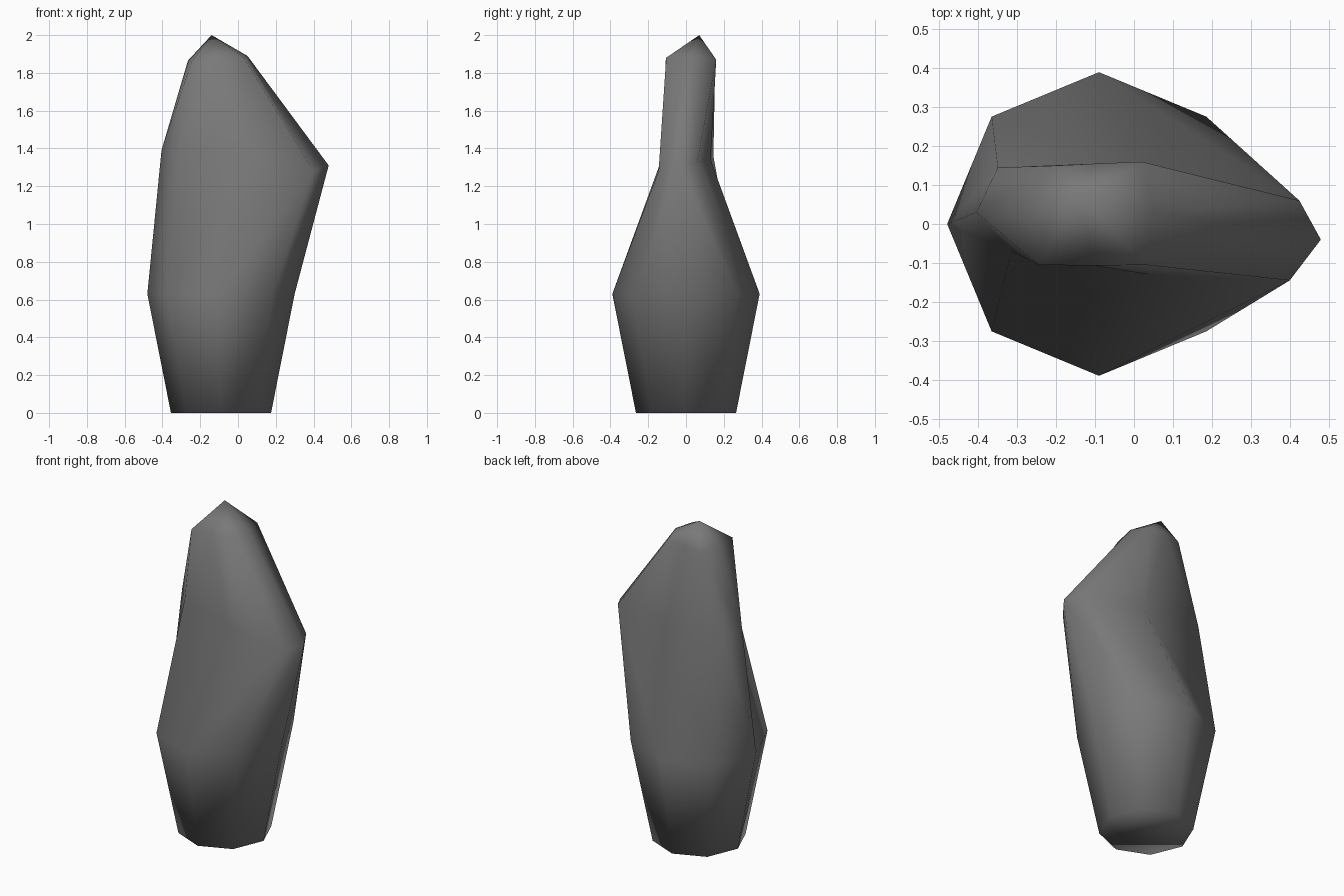
import bpy
import bmesh
from math import cos, sin, pi

SIDES = 8

# Remove the default object only
default_cube = bpy.data.objects.get("Cube")
if default_cube:
    bpy.data.objects.remove(default_cube, do_unlink=True)


def make_material(name, colour):
    material = bpy.data.materials.new(name)
    material.use_nodes = True
    material.diffuse_color = colour
    shader = next(node for node in material.node_tree.nodes if node.type == "BSDF_PRINCIPLED")
    shader.inputs["Base Color"].default_value = colour
    shader.inputs["Roughness"].default_value = 0.9
    return material


def octagon(radius, height, centre_x=-0.09):
    """Regular ring, counter-clockwise from +x."""
    return [(centre_x + radius * cos(2 * pi * k / SIDES),
             radius * sin(2 * pi * k / SIDES), height) for k in range(SIDES)]


def bridge(mesh, lower, upper):
    """Triangulated band; diagonals mirror between the back and front halves."""
    for k in range(SIDES):
        n = (k + 1) % SIDES
        if k < SIDES // 2:
            mesh.faces.new((lower[k], lower[n], upper[k]))
            mesh.faces.new((lower[n], upper[n], upper[k]))
        else:
            mesh.faces.new((lower[k], lower[n], upper[n]))
            mesh.faces.new((lower[k], upper[n], upper[k]))


# Thin, slanted upper rings: right, around the back, left, around the front
shoulder = [
    (0.48, -0.04, 1.31), (0.425, 0.06, 1.33), (0.04, 0.13, 1.34), (-0.35, 0.145, 1.36),
    (-0.405, 0.03, 1.39), (-0.315, -0.07, 1.4), (0.04, -0.13, 1.34), (0.4, -0.145, 1.28),
]
crown = [
    (0.05, 0.03, 1.89), (0.02, 0.16, 1.87), (-0.1, 0.155, 1.87), (-0.2, 0.15, 1.85),
    (-0.265, 0.05, 1.865), (-0.245, -0.105, 1.86), (-0.1, -0.107, 1.87), (0.03, -0.105, 1.88),
]
peak = (-0.14, 0.07, 2)

# Standing rock: octagonal foot, wide belly, flattened blade and peak
mesh = bmesh.new()
sections = [octagon(0.265, 0), octagon(0.39, 0.63), shoulder, crown]
rings = [[mesh.verts.new(point) for point in section] for section in sections]
for lower, upper in zip(rings, rings[1:]):
    bridge(mesh, lower, upper)

# Close the foot and the peak
mesh.faces.new(list(reversed(rings[0])))
tip = mesh.verts.new(peak)
for k in range(SIDES):
    mesh.faces.new((rings[-1][k], rings[-1][(k + 1) % SIDES], tip))

# Smooth shading over the whole stone
for face in mesh.faces:
    face.smooth = True
bmesh.ops.recalc_face_normals(mesh, faces=mesh.faces)

data = bpy.data.meshes.new("standing_rock")
mesh.to_mesh(data)
mesh.free()
data.materials.append(make_material("stone grey", (0.19, 0.19, 0.19, 1)))
rock = bpy.data.objects.new("standing_rock", data)
bpy.context.collection.objects.link(rock)
